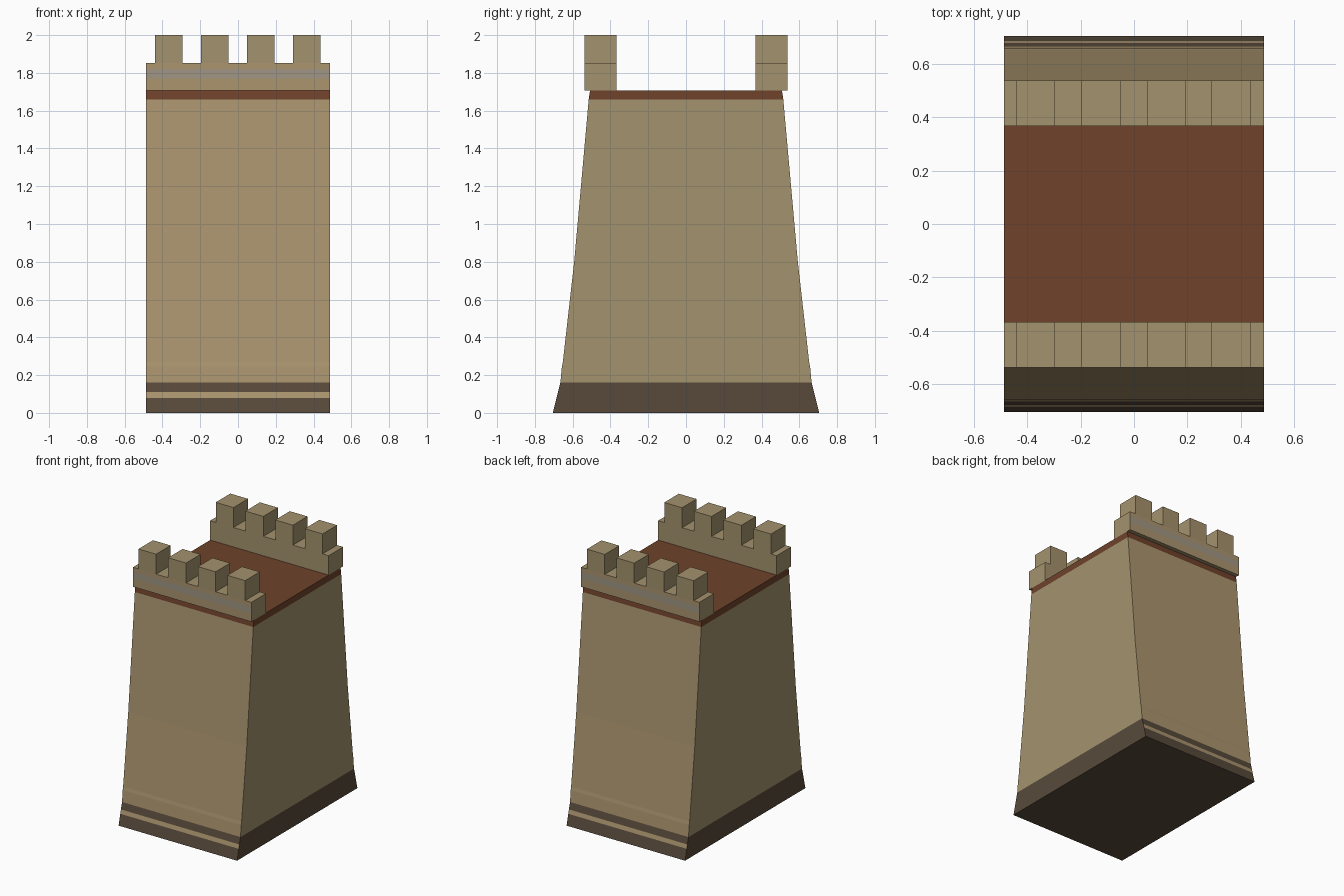
import bpy, bmesh

if "Cube" in bpy.data.objects:
    bpy.data.objects.remove(bpy.data.objects["Cube"])

HX = 0.486  # half width along x


def material(name, r, g, b):
    lin = [((c / 255 + 0.055) / 1.055) ** 2.4 for c in (r, g, b)]
    m = bpy.data.materials.new(name)
    m.diffuse_color = (*lin, 1)
    m.use_nodes = True
    m.node_tree.nodes["Principled BSDF"].inputs["Base Color"].default_value = m.diffuse_color
    return m


STONE = material("stone tan", 164, 146, 109)
WARM = material("warm front tan", 171, 149, 111)
DARK = material("dark footing brown", 88, 74, 59)
RED = material("roof red brown", 111, 66, 43)
GREY = material("grey trim", 161, 150, 131)
MATS = [STONE, WARM, DARK, RED, GREY]


def loft(name, levels, rule):
    """Stack of rectangles (z, y_min, y_max); rule(z, normal) picks the colour."""
    bm = bmesh.new()
    rings = [[bm.verts.new((x, y, z)) for x, y in
              ((-HX, y0), (HX, y0), (HX, y1), (-HX, y1))] for z, y0, y1 in levels]
    bm.faces.new(rings[0])
    bm.faces.new(rings[-1])
    for a, b in zip(rings, rings[1:]):
        for i in range(4):
            j = (i + 1) % 4
            bm.faces.new((a[i], a[j], b[j], b[i]))
    bmesh.ops.recalc_face_normals(bm, faces=bm.faces)
    for f in bm.faces:
        f.material_index = MATS.index(rule(f.calc_center_median().z, f.normal))
    me = bpy.data.meshes.new(name)
    bm.to_mesh(me)
    bm.free()
    for m in MATS:
        me.materials.append(m)
    ob = bpy.data.objects.new(name, me)
    bpy.context.collection.objects.link(ob)


def box(name, x0, x1, y0, y1, z0, z1, mat):
    bpy.ops.mesh.primitive_cube_add(size=1, location=((x0 + x1) / 2, (y0 + y1) / 2, (z0 + z1) / 2))
    ob = bpy.context.object
    ob.name = name
    ob.scale = (x1 - x0, y1 - y0, z1 - z0)
    ob.data.materials.append(mat)


# Battered wall body with footing bands and red walkway on top
def body_rule(z, n):
    across = abs(n.y) > 0.7
    if z < 0.16:
        return WARM if across and 0.08 < z < 0.11 else DARK
    if z > 1.66:
        return RED
    return WARM if across else STONE


profile = [(0, 0.705), (0.08, 0.685), (0.11, 0.678), (0.16, 0.665), (0.245, 0.657),
           (0.27, 0.652), (0.8, 0.592), (1.66, 0.515), (1.708, 0.508)]
loft("wall_body", [(z, -y, y) for z, y in profile], body_rule)

# Parapets with a grey stripe on the outside, and four merlons each
MERLONS = [(-0.44, -0.295), (-0.197, -0.05), (0.048, 0.193), (0.29, 0.436)]
for side, s in (("front", -1), ("back", 1)):
    y0, y1 = sorted((s * 0.368, s * 0.538))

    def parapet_rule(z, n, s=s):
        if n.y * s > 0.7:
            return GREY if 1.77 < z < 1.82 else WARM
        return STONE

    loft(side + "_parapet", [(z, y0, y1) for z in (1.708, 1.77, 1.82, 1.852)], parapet_rule)
    for i, (x0, x1) in enumerate(MERLONS):
        box(f"{side}_merlon_{i + 1}", x0, x1, y0, y1, 1.852, 2.0, STONE)
